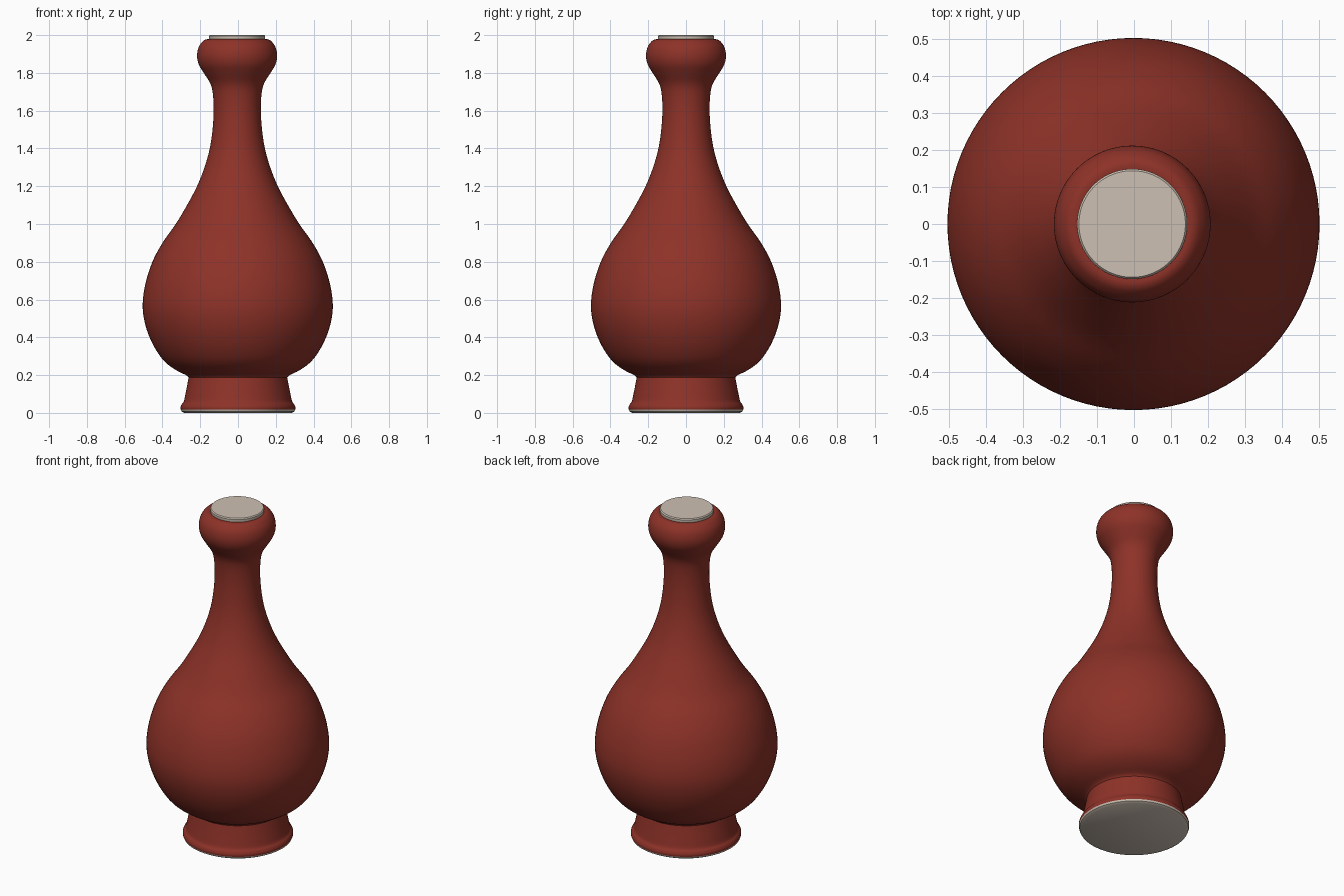
import bpy, bmesh, math

if "Cube" in bpy.data.objects:
    bpy.data.objects.remove(bpy.data.objects["Cube"])

SEGMENTS = 96


def material(name, rgb):
    m = bpy.data.materials.new(name)
    m.diffuse_color = (*rgb, 1)
    m.use_nodes = True
    m.node_tree.nodes["Principled BSDF"].inputs["Base Color"].default_value = m.diffuse_color
    return m


red = material("oxblood_glaze", (0.27, 0.032, 0.021))
cream = material("bare_clay", (0.61, 0.53, 0.45))


def smooth_curve(points, steps=4):
    """Catmull-Rom curve through (radius, height) points."""
    p = [points[0]] + points + [points[-1]]
    out = []
    for i in range(1, len(p) - 2):
        a, b, c, d = p[i - 1:i + 3]
        for s in range(steps):
            t = s / steps
            out.append(tuple(
                0.5 * (2 * b[k] + (c[k] - a[k]) * t
                       + (2 * a[k] - 5 * b[k] + 4 * c[k] - d[k]) * t * t
                       + (3 * b[k] - a[k] - 3 * c[k] + d[k]) * t ** 3)
                for k in (0, 1)))
    return out + [points[-1]]


def lathe(name, profile, mat, cap_bottom=False, cap_top=False):
    """Revolve a bottom-to-top profile; the axis leans very slightly."""
    bm = bmesh.new()
    rings = []
    for r, z in profile:
        lean = -0.0025 * z
        rings.append([bm.verts.new((r * math.cos(a) + lean, r * math.sin(a), z))
                      for a in (2 * math.pi * i / SEGMENTS for i in range(SEGMENTS))])
    for lo, hi in zip(rings, rings[1:]):
        for i in range(SEGMENTS):
            j = (i + 1) % SEGMENTS
            bm.faces.new((lo[i], lo[j], hi[j], hi[i]))
    if cap_bottom:
        bm.faces.new(rings[0][::-1])
    if cap_top:
        bm.faces.new(rings[-1])
    mesh = bpy.data.meshes.new(name)
    bm.to_mesh(mesh)
    bm.free()
    mesh.materials.append(mat)
    ob = bpy.data.objects.new(name, mesh)
    bpy.context.collection.objects.link(ob)
    bpy.context.view_layer.objects.active = ob
    ob.select_set(True)
    bpy.ops.object.shade_smooth_by_angle(angle=math.radians(35))
    ob.select_set(False)
    return ob


# Unglazed underside
lathe("foot_base", [(0.285, 0.0), (0.299, 0.008), (0.303, 0.018)], cream, cap_bottom=True)

# Flared foot ring
lathe("foot_ring", smooth_curve([
    (0.303, 0.018), (0.304, 0.03), (0.298, 0.045), (0.287, 0.06),
    (0.278, 0.1), (0.268, 0.15), (0.261, 0.187)]), red)

# Pear-shaped body running up into the neck and bulb mouth
lathe("body_and_neck", smooth_curve([
    (0.261, 0.187), (0.275, 0.2), (0.325, 0.225), (0.375, 0.26), (0.415, 0.305),
    (0.456, 0.375), (0.488, 0.46), (0.503, 0.55), (0.497, 0.64),
    (0.476, 0.73), (0.442, 0.82), (0.391, 0.91), (0.327, 1.0),
    (0.267, 1.1), (0.214, 1.2), (0.174, 1.3), (0.146, 1.4),
    (0.131, 1.5), (0.125, 1.6), (0.129, 1.69), (0.143, 1.745),
    (0.177, 1.8), (0.203, 1.845), (0.212, 1.89), (0.204, 1.935),
    (0.184, 1.965), (0.166, 1.977), (0.148, 1.978)]), red)

# Pale disc closing the mouth
lathe("mouth_disc", [(0.148, 1.978), (0.149, 1.994), (0.144, 2.0)], cream, cap_top=True)
